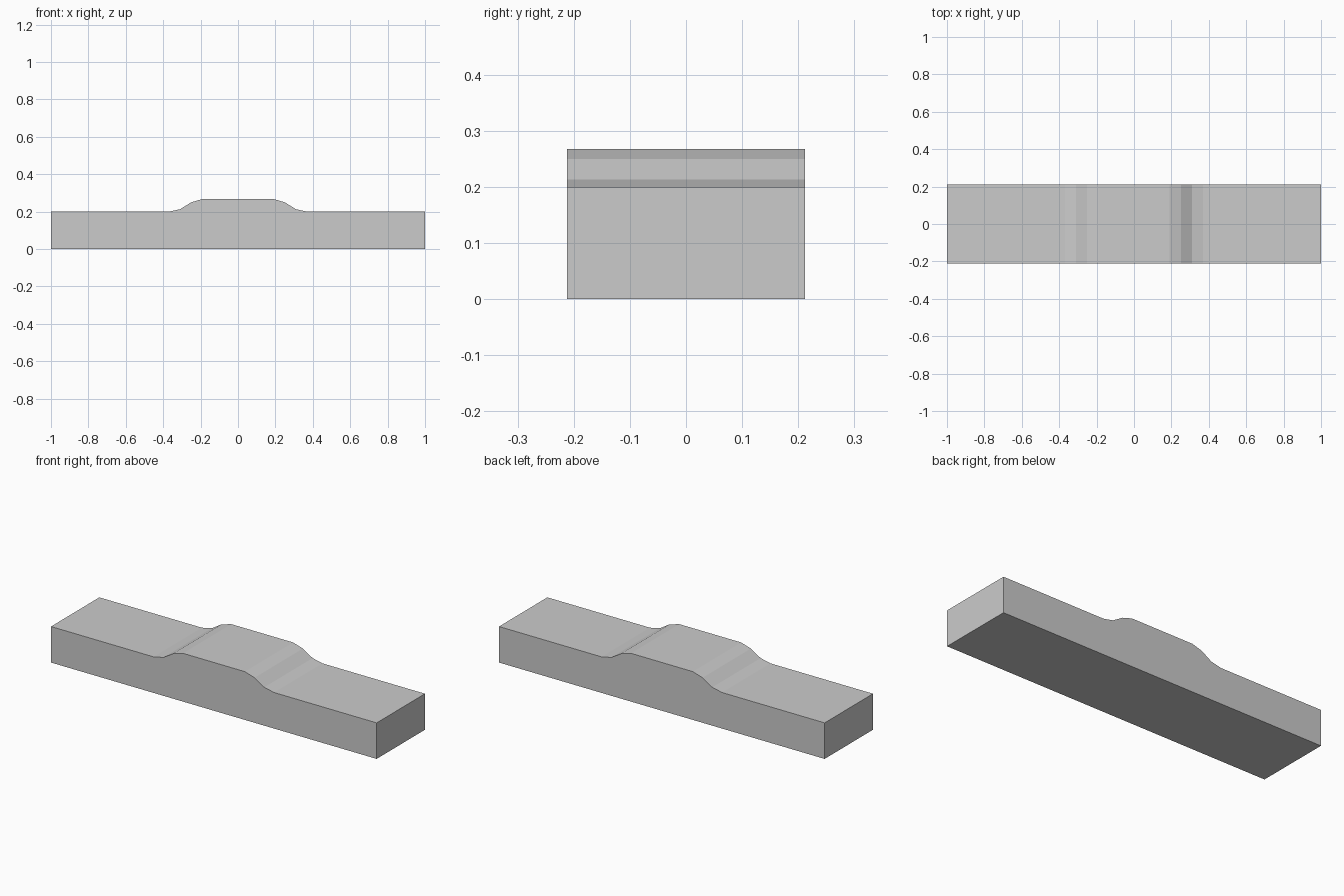
import bpy
import bmesh

if "Cube" in bpy.data.objects:
    bpy.data.objects.remove(bpy.data.objects["Cube"])

HALF_WIDTH = 0.212

# Right half of the raised profile, from the crown outward to the base
half = [(0.19, 0.268), (0.25, 0.25), (0.31, 0.213), (0.37, 0.2), (1.0, 0.2), (1.0, 0.0)]
# Mirror across x = 0 to close the outline
profile = half + [(-x, z) for x, z in reversed(half)]

# Extrude the outline along y into a solid slab with a hump
bm = bmesh.new()
face = bm.faces.new([bm.verts.new((x, -HALF_WIDTH, z)) for x, z in profile])
ext = bmesh.ops.extrude_face_region(bm, geom=[face], use_keep_orig=True)
moved = [v for v in ext["geom"] if isinstance(v, bmesh.types.BMVert)]
bmesh.ops.translate(bm, verts=moved, vec=(0, 2 * HALF_WIDTH, 0))
bmesh.ops.recalc_face_normals(bm, faces=bm.faces)

mesh = bpy.data.meshes.new("humped_slab")
bm.to_mesh(mesh)
bm.free()
slab = bpy.data.objects.new("humped_slab", mesh)
bpy.context.collection.objects.link(slab)
